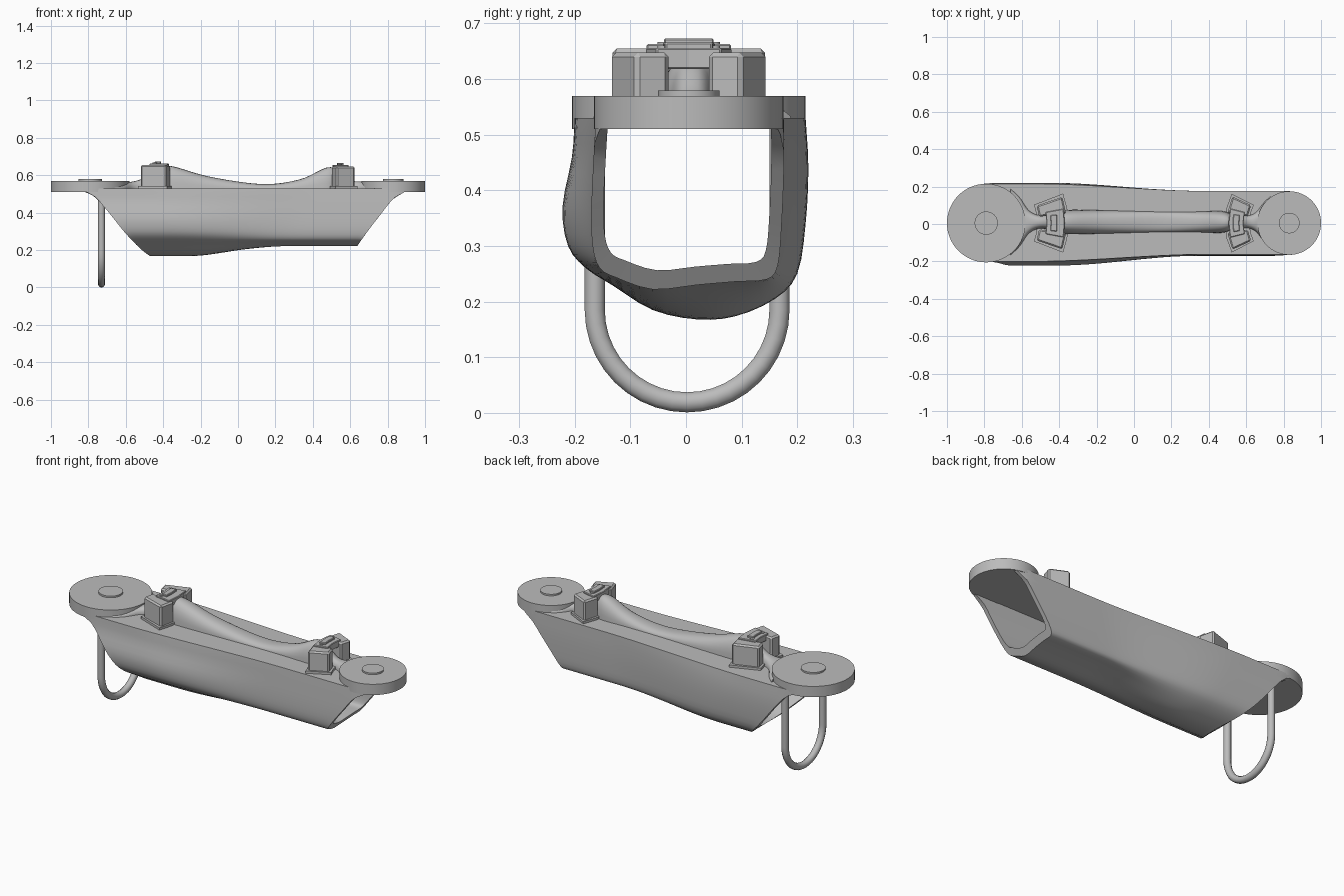
import bpy, bmesh, math
from mathutils import Vector

if "Cube" in bpy.data.objects:
    bpy.data.objects.remove(bpy.data.objects["Cube"])

GREY = (0.5, 0.5, 0.5, 1)
mat = bpy.data.materials.new("plain grey")
mat.use_nodes = True
mat.diffuse_color = GREY
mat.node_tree.nodes["Principled BSDF"].inputs["Base Color"].default_value = GREY

MID_Y = 0.005
DECK = 0.53
# Disc at each end: centre x, radius
LEFT_DISC, RIGHT_DISC = (-0.79, 0.21), (0.83, 0.17)


def finish(name, bm, angle=35, bevel=0):
    bmesh.ops.recalc_face_normals(bm, faces=bm.faces)
    mesh = bpy.data.meshes.new(name)
    bm.to_mesh(mesh)
    bm.free()
    obj = bpy.data.objects.new(name, mesh)
    bpy.context.collection.objects.link(obj)
    mesh.materials.append(mat)
    bpy.ops.object.select_all(action='DESELECT')
    obj.select_set(True)
    bpy.context.view_layer.objects.active = obj
    if angle:
        bpy.ops.object.shade_smooth_by_angle(angle=math.radians(angle))
    if bevel:
        mod = obj.modifiers.new("chamfer", 'BEVEL')
        mod.width, mod.segments = bevel, 1
    return obj


def spline(points, steps):
    """Smooth open curve through the points."""
    pts = [Vector(p) for p in points]
    pts = [2 * pts[0] - pts[1]] + pts + [2 * pts[-1] - pts[-2]]
    out = []
    for a, b, c, d in zip(pts, pts[1:], pts[2:], pts[3:]):
        for k in range(steps):
            t = k / steps
            out.append(b + (c - a) * t / 2 + (2 * a - 5 * b + 4 * c - d) * t * t / 2
                       + (3 * b - 3 * c + d - a) * t ** 3 / 2)
    return out + [pts[-2]]


def skin(bm, rings, wrap_rings=False, cap=False):
    """Join closed rings of points into a surface."""
    vs = [[bm.verts.new(p) for p in r] for r in rings]
    pairs = list(zip(vs, vs[1:])) + ([(vs[-1], vs[0])] if wrap_rings else [])
    for a, b in pairs:
        for j in range(len(a)):
            k = (j + 1) % len(a)
            bm.faces.new((a[j], a[k], b[k], b[j]))
    if cap:
        bm.faces.new(vs[0])
        bm.faces.new(vs[-1])


def lookup(curve, z):
    """Height to x along an end cut, curve sorted by height."""
    for (x0, z0), (x1, z1) in zip(curve, curve[1:]):
        if z <= z1:
            return x0 + (x1 - x0) * (z - z0) / (z1 - z0)
    return curve[-1][0]


# Hull: hollow tube lofted between two cross-sections, ends cut on a slant
wide = spline([(-.2, .53), (-.205, .46), (-.222, .37), (-.212, .3), (-.18, .26),
               (-.13, .228), (-.06, .185), (.02, .168), (.09, .174), (.16, .205),
               (.2, .25), (.215, .34), (.22, .44), (.215, .53)], 3)
narrow = spline([(-.162, .53), (-.166, .46), (-.17, .37), (-.168, .3), (-.155, .26),
                 (-.125, .243), (-.06, .222), (.02, .23), (.09, .236), (.145, .24),
                 (.165, .265), (.172, .34), (.176, .44), (.176, .53)], 3)
left_cut = spline([(-.46, .16), (-.525, .21), (-.61, .3), (-.69, .4), (-.77, .49),
                   (-.83, .515), (-.86, .53)], 4)
right_cut = spline([(.63, .21), (.65, .24), (.7, .31), (.77, .4), (.83, .475),
                    (.89, .51), (.91, .53)], 4)


def hull_ring(t, inner):
    s = min(max((-0.65 + 1.4 * t + 0.4) / 0.75, 0), 1)
    s = s * s * (3 - 2 * s)
    ring = []
    for a, b in zip(wide, narrow):
        y, z = a.lerp(b, s)
        if inner:
            y, z = y * 0.87, 0.512 - (DECK - z) * 0.83
        left = lookup(left_cut, z)
        x = left + (lookup(right_cut, z) - left) * t
        # Keep the upper ends beneath the round discs
        for cx, r in (LEFT_DISC, RIGHT_DISC):
            past = (x - cx) * math.copysign(1, cx)
            if past > 0:
                lim = math.sqrt(max(r * r - past * past, 0))
                y = MID_Y + min(max(y - MID_Y, -lim), lim)
        ring.append((x, y, z))
    return ring


N = 36
bm = bmesh.new()
skin(bm, [hull_ring(i / N, False) for i in range(N + 1)]
     + [hull_ring(1 - i / N, True) for i in range(N + 1)], wrap_rings=True)
finish("hull", bm, 40)


def disc(name, x, r, z0, z1, y=MID_Y, sides=64):
    bm = bmesh.new()
    rings = [[(x + r * math.cos(2 * math.pi * k / sides),
               y + r * math.sin(2 * math.pi * k / sides), z) for k in range(sides)]
             for z in (z0, z1)]
    skin(bm, rings, cap=True)
    return finish(name, bm)


def sector(name, cx, r0, r1, a0, a1, z0, z1, segments=1, bevel=0):
    """Block shaped as a slice of a ring round a disc centre."""
    toward = -math.copysign(1, cx)
    angles = [math.radians(a0 + (a1 - a0) * k / segments) for k in range(segments + 1)]
    plan = [(r0, a) for a in angles] + [(r1, a) for a in reversed(angles)]
    bm = bmesh.new()
    skin(bm, [[(cx + toward * r * math.cos(a), MID_Y + r * math.sin(a), z)
               for r, a in plan] for z in (z0, z1)], cap=True)
    return finish(name, bm, 0, bevel)


# End discs, caps and brackets
for side, (cx, r), cap_r, r0, r1, spread, top in (
        ("right", LEFT_DISC, .062, .285, .43, 19, .655),
        ("left", RIGHT_DISC, .055, .225, .335, 25, .648)):
    disc(side + "_disc", cx, r, .51, .57)
    disc(side + "_disc_cap", cx, cap_r, .565, .579)
    sector(side + "_bracket_base", cx, r0 - .012, r1 + .01, -spread - 2, spread + 2,
           .525, .543, 4)
    for label, sign in (("front", -1), ("back", 1)):
        sector(f"{side}_bracket_block_{label}", cx, r0, r1, sign * spread * .36,
               sign * spread, DECK, top, bevel=.008)
        disc(f"{side}_bracket_screw_{label}", cx - math.copysign(r0 + .06, cx), .011,
             top, top + .012, MID_Y + sign * .045, 16)
    mid = (r0 + r1) / 2
    sector(side + "_bracket_bridge", cx, mid - .035, r1 - .01, -spread * .55,
           spread * .55, top - .03, top + .008, 2, .003)
    sector(side + "_bracket_clip", cx, mid - .012, mid + .022, -spread * .36,
           spread * .36, top, top + .018, 2, .003)

# Lever: saddle-shaped ridge flaring into both discs (x, half width, top)
profile = spline([(-.66, .18, .562), (-.61, .13, .562), (-.56, .06, .567), (-.5, .036, .587),
                  (-.42, .05, .64), (-.35, .065, .648), (-.15, .062, .592), (.13, .055, .553),
                  (.33, .055, .578), (.47, .058, .64), (.53, .04, .628), (.6, .034, .575),
                  (.65, .05, .567), (.69, .1, .562), (.73, .14, .562)], 6)
arc = [math.pi * k / 14 for k in range(15)]
bm = bmesh.new()
skin(bm, [[(x, MID_Y + .006 + w * math.copysign(abs(math.cos(a)) ** .8, math.cos(a)),
            .522 + (top - .522) * math.sin(a) ** .8) for a in arc]
          for x, w, top in profile], cap=True)
finish("lever", bm, 50)

# Hanging loop: round bar bent into a U under one disc
R, BAR, LX, LZ = .166, .019, -.73, .185
path = [(R, .52)] + [(R * math.cos(a), LZ - R * math.sin(a))
                     for a in [math.pi * k / 20 for k in range(21)]] + [(-R, .52)]
curve = bpy.data.curves.new("hanging_loop", 'CURVE')
curve.dimensions = '3D'
curve.bevel_depth, curve.bevel_resolution = BAR, 3
curve.use_fill_caps = True
line = curve.splines.new('POLY')
line.points.add(len(path) - 1)
for point, (y, z) in zip(line.points, path):
    point.co = (LX, MID_Y - .003 + y, z, 1)
loop = bpy.data.objects.new("hanging_loop", curve)
curve.materials.append(mat)
bpy.context.collection.objects.link(loop)
